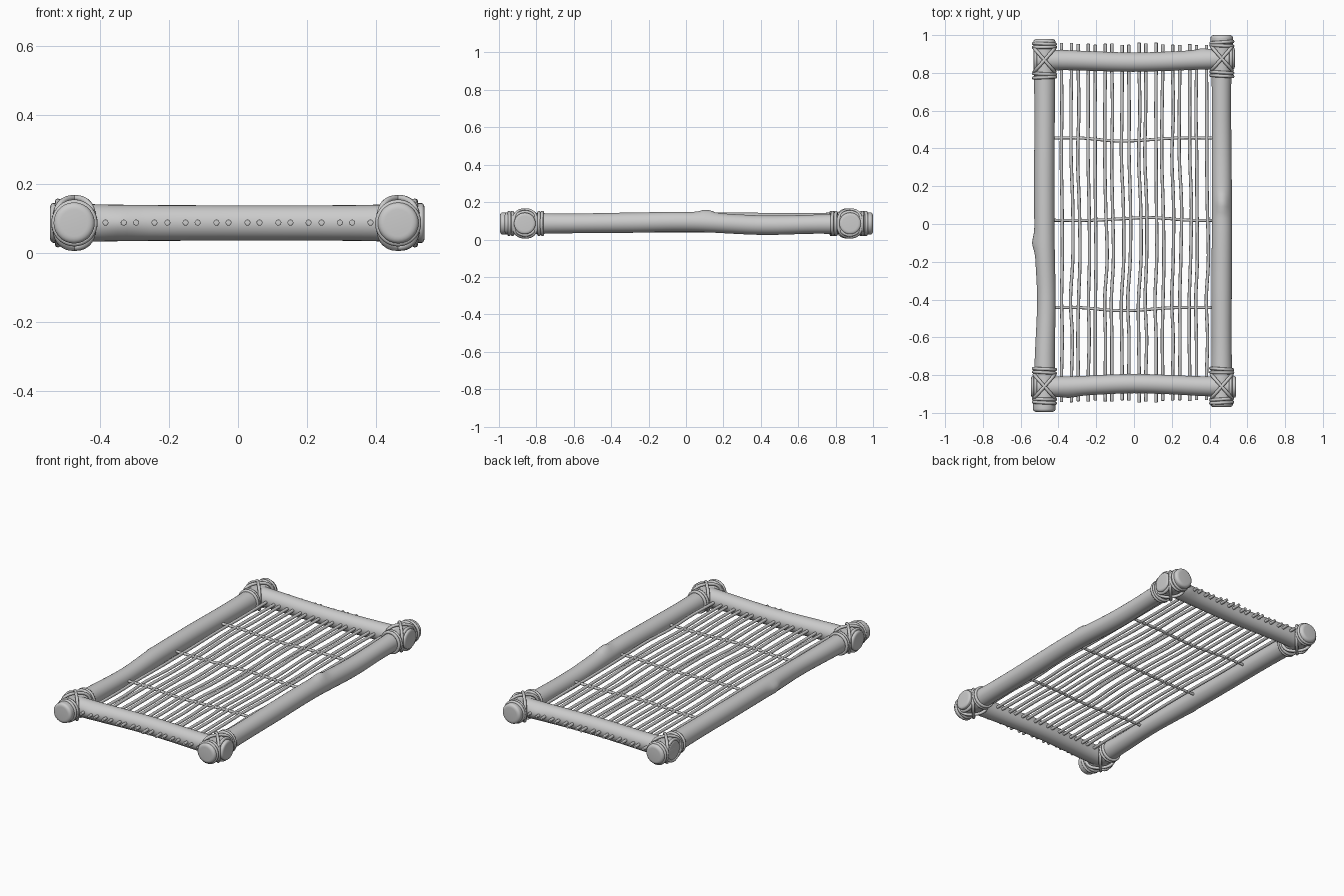
import bpy, bmesh, random
from math import sin, cos, pi, exp, atan2, copysign
from mathutils import Vector

if "Cube" in bpy.data.objects:
    bpy.data.objects.remove(bpy.data.objects["Cube"])

random.seed(4)
Z = 0.086


def finish(bm, name):
    bmesh.ops.recalc_face_normals(bm, faces=bm.faces)
    me = bpy.data.meshes.new(name)
    bm.to_mesh(me)
    bm.free()
    ob = bpy.data.objects.new(name, me)
    bpy.context.collection.objects.link(ob)
    bpy.ops.object.select_all(action='DESELECT')
    bpy.context.view_layer.objects.active = ob
    ob.select_set(True)
    bpy.ops.object.shade_smooth_by_angle(angle=0.9)
    return ob


def spline(pts, t):
    # Catmull-Rom through (x, y, z, radius) points
    n = len(pts) - 1
    i = min(int(t * n), n - 1)
    u = t * n - i
    p = [Vector(pts[min(max(i + k, 0), n)]) for k in (-1, 0, 1, 2)]
    return 0.5 * (2 * p[1] + (p[2] - p[0]) * u
                  + (2 * p[0] - 5 * p[1] + 4 * p[2] - p[3]) * u * u
                  + (3 * p[1] - p[0] - 3 * p[2] + p[3]) * u ** 3)


def rod(name, pts, axis, steps, sides, cap, knot=None):
    """Tube along x (axis 0) or y (axis 1) with rounded ends and an optional knot bump
    knot = (position, angle, height); angle 0 is sideways, pi/2 is up."""
    bm = bmesh.new()
    length = abs(pts[-1][axis] - pts[0][axis])
    ts = [i / steps for i in range(1, steps)]
    ends = [cap / length * (1 - cos(a)) for a in (0, 0.3, 0.6, 0.9, 1.25, 1.57)]
    ts = ends + [t for t in ts if ends[-1] < t < 1 - ends[-1]] + [1 - e for e in reversed(ends)]
    rings = []
    for t in ts:
        x, y, z, r = spline(pts, t)
        d = min(t, 1 - t) * length
        if d < cap:
            r -= 0.7 * cap * (1 - (1 - (1 - d / cap) ** 2) ** 0.5)
        ring = []
        for k in range(sides):
            a = 2 * pi * k / sides
            rr = r
            if knot:
                da = atan2(sin(a - knot[1]), cos(a - knot[1]))
                rr += knot[2] * exp(-(((x, y)[axis] - knot[0]) / 0.04) ** 2 - (da / 0.55) ** 2)
            s, h = rr * cos(a), rr * sin(a)
            ring.append(bm.verts.new((x, y + s, z + h) if axis == 0 else (x + s, y, z + h)))
        rings.append(ring)
    for a, b in zip(rings, rings[1:]):
        for k in range(sides):
            j = (k + 1) % sides
            bm.faces.new((a[k], a[j], b[j], b[k]))
    bm.faces.new(rings[0])
    bm.faces.new(rings[-1])
    return finish(bm, name)


def add_loop(bm, c, u, v, a, b, power, r, n=36, m=8):
    """Closed rope loop: superellipse with half sizes a, b along u, v."""
    c, u, v = Vector(c), Vector(u).normalized(), Vector(v).normalized()
    w = u.cross(v)
    path = []
    for i in range(n):
        q = 2 * pi * i / n
        ca, sa = cos(q), sin(q)
        path.append(c + u * a * copysign(abs(ca) ** power, ca)
                    + v * b * copysign(abs(sa) ** power, sa))
    rings = []
    for i, p in enumerate(path):
        tan = (path[(i + 1) % n] - path[i - 1]).normalized()
        out = tan.cross(w)
        rings.append([bm.verts.new(p + r * (out * cos(2 * pi * k / m) + w * sin(2 * pi * k / m)))
                      for k in range(m)])
    for i in range(n):
        p, q = rings[i], rings[(i + 1) % n]
        for k in range(m):
            j = (k + 1) % m
            bm.faces.new((p[k], p[j], q[j], q[k]))


# Frame logs
rod("left_log", [(-.475, -.995, Z, .06), (-.472, -.7, Z, .053), (-.464, -.4, .085, .049),
                 (-.473, -.1, .09, .053), (-.475, .25, .09, .054), (-.473, .6, .088, .054),
                 (-.474, .98, Z, .06)], 1, 70, 28, .03, (-.1, pi, .014))
rod("right_log", [(.464, -.97, Z, .06), (.464, -.65, .086, .053), (.464, -.3, .09, .054),
                  (.466, .03, .094, .053), (.464, .4, .077, .052), (.463, .7, .082, .051),
                  (.465, 1.0, Z, .06)], 1, 70, 28, .03, (.11, pi / 2, .016))
rod("front_log", [(-.545, -.862, Z, .058), (-.35, -.86, Z, .053), (0, -.845, Z, .051),
                  (.35, -.858, Z, .052), (.541, -.862, Z, .058)], 0, 40, 28, .025, (-.34, -pi, .008))
rod("back_log", [(-.53, .868, Z, .058), (-.35, .867, Z, .053), (0, .857, Z, .051),
                 (.35, .869, Z, .052), (.534, .878, Z, .058)], 0, 40, 28, .025, (.36, 0, .008))

# Rope lashings at the four corners
for name, cx, cy in (("front_left", -.474, -.86), ("front_right", .464, -.86),
                     ("back_left", -.474, .868), ("back_right", .465, .876)):
    bm = bmesh.new()
    sx, sy = copysign(1, cx), copysign(1, cy)
    for d in (-.092, -.074, .068, .086):
        add_loop(bm, (cx, cy + sy * d, Z), (1, random.uniform(-.08, .08), 0), (0, 0, 1),
                 .058, .059, 1, .009)
    add_loop(bm, (cx + sx * .048, cy, Z), (0, 1, 0), (0, 0, 1), .061, .062, 1, .009)
    for s in (-1, 1):
        add_loop(bm, (cx, cy, Z), (.058, s * .066, 0), (0, 0, 1), .083, .072, .78, .009)
    finish(bm, name + "_lashing")

# Lengthwise sticks, mirrored about the middle
half = (.0275, .0625, .117, .152, .2045, .242, .295, .331, .384)
for i, x in enumerate([-h for h in reversed(half)] + list(half)):
    e = random.uniform(-.008, .006)
    bow = [0, 0, random.uniform(-.003, .006), random.uniform(-.006, .002),
           random.uniform(.003, .01), random.uniform(0, .01),
           random.uniform(-.006, .002), random.uniform(-.004, .004), 0, 0]
    ys = (-.94 - e, -.8, -.6, -.4, -.18, .1, .35, .6, .8, .955 + e)
    rod("slat_stick_%d" % (i + 1),
        [(x + b, y, Z + .001, .0088) for b, y in zip(bow, ys)], 1, 40, 10, .006)

# Cross strands
for name, y, bend in (("front", -.443, -.016), ("middle", .02, .014), ("back", .455, -.016)):
    c = .08 if bend > 0 else -.06
    rod(name + "_cross_strand",
        [(-.44, y, Z, .008), (-.25 + c / 2, y, Z, .008), (c, y + bend, Z, .008),
         (.25 + c / 2, y, Z, .008), (.44, y, Z, .008)], 0, 30, 10, .006)
